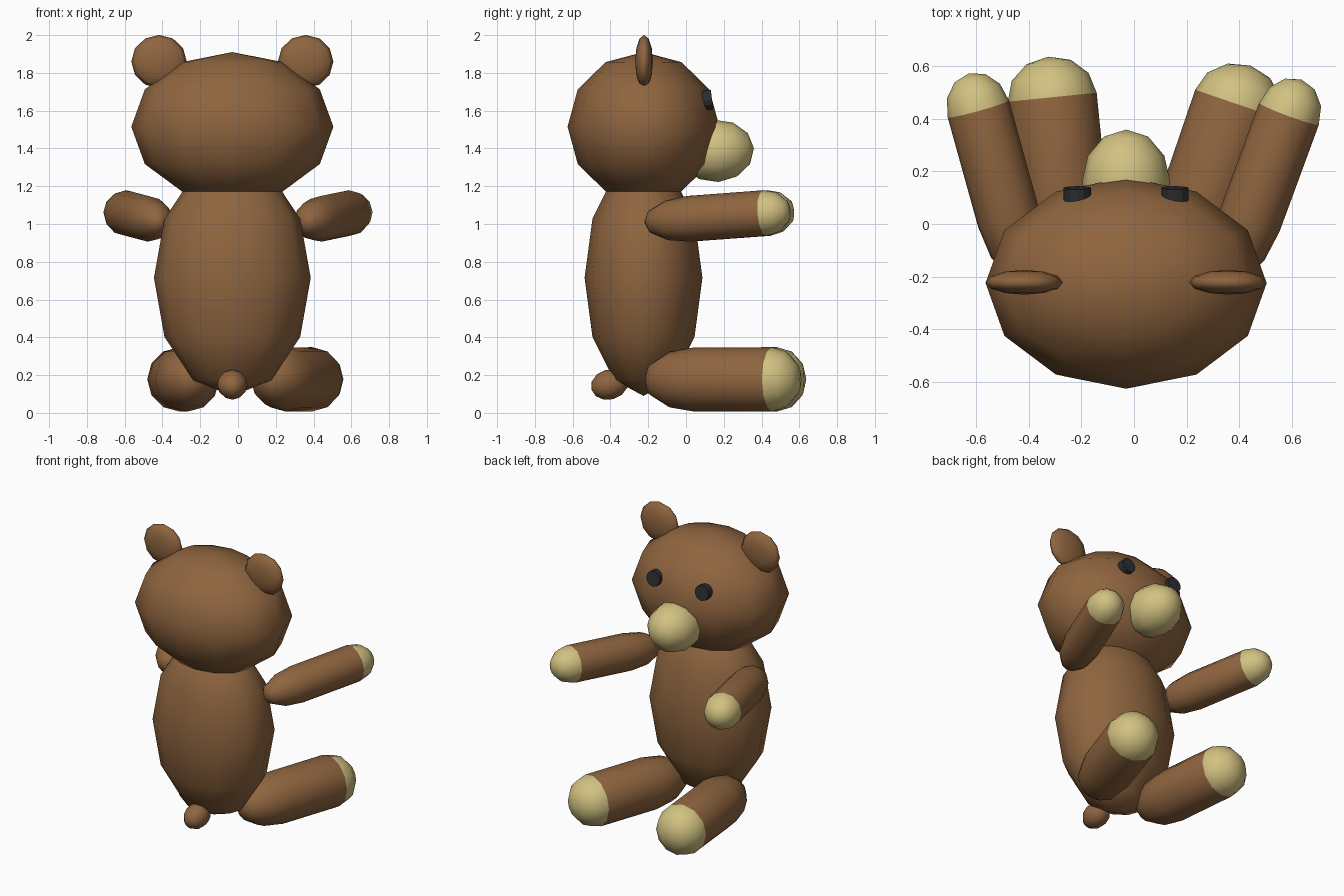
import bpy, bmesh, math
from mathutils import Vector, Matrix

if "Cube" in bpy.data.objects:
    bpy.data.objects.remove(bpy.data.objects["Cube"])

CX, CY = -0.03, -0.225   # axis of the body


def material(name, rgb):
    m = bpy.data.materials.new(name)
    m.diffuse_color = (*rgb, 1)
    m.use_nodes = True
    m.node_tree.nodes["Principled BSDF"].inputs["Base Color"].default_value = m.diffuse_color
    return m


BROWN = material("brown fur", (0.275, 0.130, 0.050))
TAN = material("tan pads", (0.640, 0.535, 0.220))
BLACK = material("black eyes", (0.024, 0.027, 0.030))


def finish(name, bm, mats, smooth=True):
    bmesh.ops.recalc_face_normals(bm, faces=bm.faces[:])
    for f in bm.faces:
        f.smooth = smooth
    me = bpy.data.meshes.new(name)
    bm.to_mesh(me)
    bm.free()
    for m in mats:
        me.materials.append(m)
    ob = bpy.data.objects.new(name, me)
    bpy.context.collection.objects.link(ob)
    return ob


def ellipsoid(name, centre, radii, mat, tilt=0.0, pole_y=False):
    bm = bmesh.new()
    bmesh.ops.create_uvsphere(bm, u_segments=12, v_segments=6, radius=1)
    if pole_y:
        bm.transform(Matrix.Rotation(-math.pi / 2, 4, 'X'))
    bm.transform(Matrix.Translation(centre)
                 @ Matrix.Rotation(math.radians(tilt), 4, 'X')
                 @ Matrix.Diagonal((*radii, 1)))
    return finish(name, bm, [mat])


def limb(name, start, tip, radius, rear, front, sides=12):
    """Capsule with a long tapered rear end and a tan rounded pad in front."""
    start, tip = Vector(start), Vector(tip)
    axis = tip - start
    length = axis.length
    prof = []
    for i in range(1, 4):
        a = math.radians(30 * i)
        prof.append((rear * (1 - math.cos(a)), radius * math.sin(a)))
    pad = length - front
    for i in range(0, 3):
        a = math.radians(30 * i)
        prof.append((pad + front * math.sin(a), radius * math.cos(a)))
    bm = bmesh.new()
    rings = [[bm.verts.new((r * math.cos(2 * math.pi * k / sides),
                            r * math.sin(2 * math.pi * k / sides), t))
              for k in range(sides)] for t, r in prof]
    v0, v1 = bm.verts.new((0, 0, 0)), bm.verts.new((0, 0, length))
    for k in range(sides):
        n = (k + 1) % sides
        bm.faces.new((v0, rings[0][n], rings[0][k]))
        bm.faces.new((v1, rings[-1][k], rings[-1][n]))
        for a, b in zip(rings, rings[1:]):
            bm.faces.new((a[k], a[n], b[n], b[k]))
    # faces beyond the pad line are tan
    for f in bm.faces:
        f.material_index = int(f.calc_center_median().z > pad)
    bm.transform(Matrix.Translation(start)
                 @ axis.to_track_quat('Z', 'Y').to_matrix().to_4x4())
    return finish(name, bm, [BROWN, TAN])


# body, head, muzzle, tail
ellipsoid("body", (CX, CY, 0.715), (0.415, 0.312, 0.625), BROWN)
ellipsoid("head", (CX, CY, 1.515), (0.535, 0.402, 0.395), BROWN)
ellipsoid("muzzle", (CX, 0.16, 1.387), (0.168, 0.2, 0.165), TAN, 4, True)
ellipsoid("tail", (CX, -0.405, 0.15), (0.08, 0.1, 0.08), BROWN, 15, True)

# ears and eyes
for side, s in (("left", -1), ("right", 1)):
    ellipsoid(side + "_ear", (CX + s * 0.388, -0.222, 1.86),
              (0.147, 0.047, 0.141), BROWN, 0, True)
    bm = bmesh.new()
    bmesh.ops.create_cone(bm, cap_ends=True, segments=12, radius1=0.052,
                          radius2=0.052, depth=0.06)
    bm.transform(Matrix.Translation((CX + s * 0.186, 0.108, 1.655))
                 @ Matrix.Rotation(math.radians(-83), 4, 'X'))
    finish(side + "_eye", bm, [BLACK], False)

# arms and legs, slightly uneven from side to side
limb("left_arm", (-0.41, -0.22, 1.01), (-0.63, 0.573, 1.068), 0.121, 0.25, 0.14)
limb("right_arm", (0.355, -0.22, 1.01), (0.638, 0.55, 1.068), 0.121, 0.25, 0.14)
limb("left_leg", (-0.24, -0.22, 0.176), (-0.327, 0.637, 0.178), 0.17, 0.28, 0.155)
limb("right_leg", (0.163, -0.22, 0.176), (0.444, 0.603, 0.178), 0.17, 0.28, 0.155)
